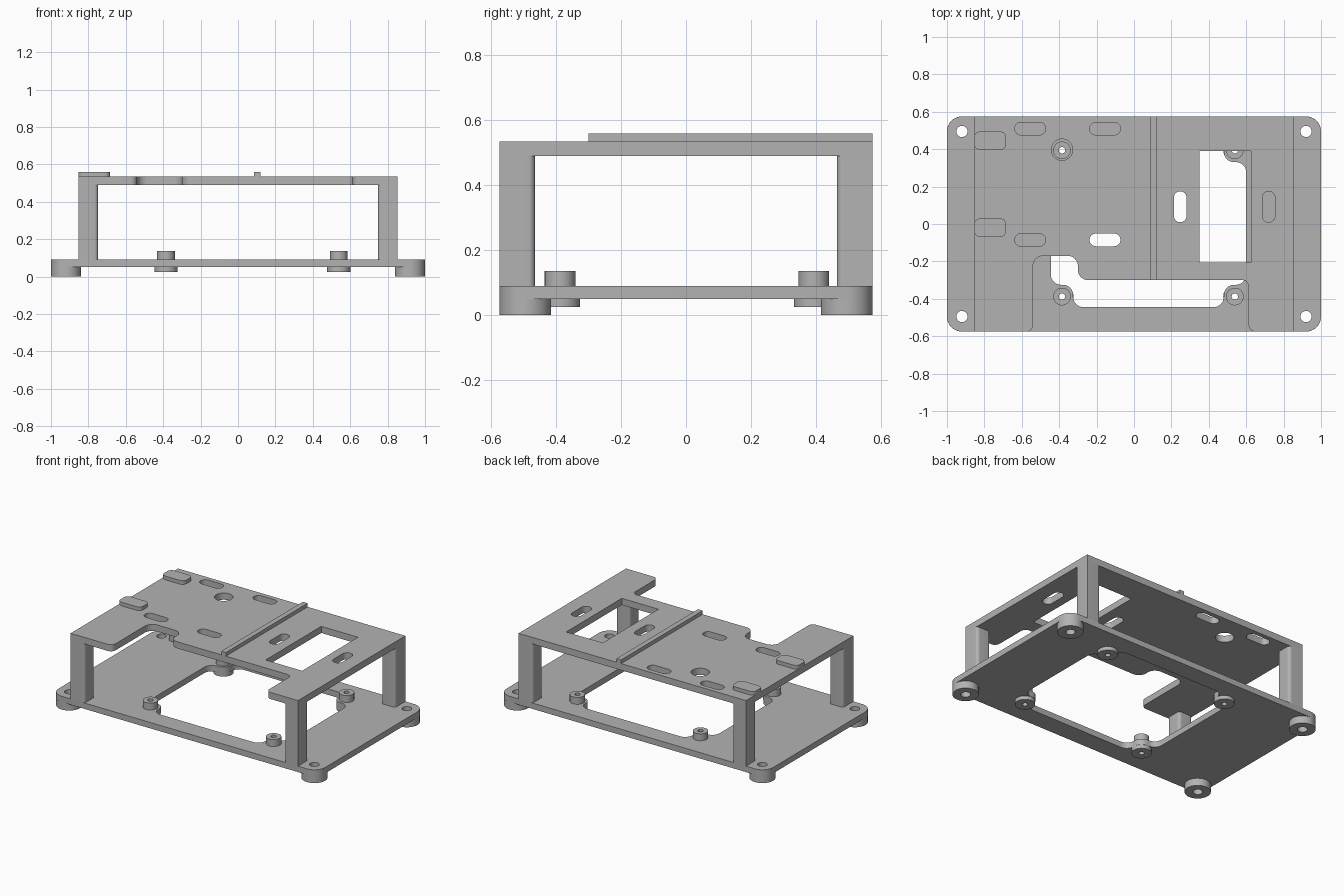
import bpy
import bmesh
import math
from mathutils import Vector

cube = bpy.data.objects.get("Cube")
if cube:
    bpy.data.objects.remove(cube, do_unlink=True)

GREY = (0.45, 0.45, 0.45, 1)
grey = bpy.data.materials.new("matte grey")
grey.use_nodes = True
grey.diffuse_color = GREY
grey.node_tree.nodes["Principled BSDF"].inputs["Base Color"].default_value = GREY


def fillet(corners, steps=8):
    """Round each (x, y, radius) corner of a closed outline."""
    out = []
    for i, (x, y, r) in enumerate(corners):
        p = Vector((x, y))
        if r == 0:
            out.append(p)
            continue
        a = (Vector(corners[i - 1][:2]) - p).normalized()
        b = (Vector(corners[(i + 1) % len(corners)][:2]) - p).normalized()
        # All outlines here are right angled
        centre = p + (a + b) * r
        for k in range(steps + 1):
            t = math.pi / 2 * k / steps
            out.append(centre - b * r * math.cos(t) - a * r * math.sin(t))
    return out


def circle(x, y, r, n=40):
    return [Vector((x + r * math.cos(2 * math.pi * k / n),
                    y + r * math.sin(2 * math.pi * k / n))) for k in range(n)]


def rect(x, y, w, h, r=0):
    w, h = w / 2, h / 2
    return fillet([(x - w, y - h, r), (x + w, y - h, r),
                   (x + w, y + h, r), (x - w, y + h, r)])


def slab(name, outlines, z0, z1):
    """Extrude an outline, with any further outlines as holes."""
    curve = bpy.data.curves.new(name, "CURVE")
    curve.dimensions = "2D"
    curve.fill_mode = "BOTH"
    curve.extrude = (z1 - z0) / 2
    for pts in outlines:
        s = curve.splines.new("POLY")
        s.points.add(len(pts) - 1)
        for sp, p in zip(s.points, pts):
            sp.co = (p.x, p.y, 0, 1)
        s.use_cyclic_u = True
    ob = bpy.data.objects.new(name, curve)
    bpy.context.collection.objects.link(ob)
    bpy.ops.object.select_all(action="DESELECT")
    ob.select_set(True)
    bpy.context.view_layer.objects.active = ob
    bpy.ops.object.convert(target="MESH")
    ob = bpy.context.object
    bm = bmesh.new()
    bm.from_mesh(ob.data)
    bmesh.ops.remove_doubles(bm, verts=bm.verts, dist=0.0005)
    bmesh.ops.translate(bm, verts=bm.verts, vec=(0, 0, (z0 + z1) / 2))
    bmesh.ops.recalc_face_normals(bm, faces=bm.faces)
    bm.to_mesh(ob.data)
    bm.free()
    ob.data.materials.clear()
    ob.data.materials.append(grey)
    bpy.ops.object.shade_smooth_by_angle(angle=math.radians(30))
    return ob


W, D = 1.0, 0.575
BASE_LOW, BASE_TOP = 0.05, 0.09
DECK_LOW, DECK_TOP = 0.49, 0.535
SIDES = [(sx, sy) for sx in (-1, 1) for sy in (-1, 1)]
feet = [(sx * 0.92, sy * 0.495) for sx, sy in SIDES]
bosses = [(0.077 + sx * 0.462, 0.003 + sy * 0.391) for sx, sy in SIDES]

# Base plate: opening with a rounded pad left at each corner for the bosses
x0, x1, y0, y1 = -0.445, 0.6, -0.445, 0.451
pad, r = 0.12, 0.055
opening = []
for x, y, dx, dy in ((x0, y0, 1, 1), (x1, y0, -1, 1), (x1, y1, -1, -1), (x0, y1, 1, -1)):
    step = [(x, y + dy * pad, r), (x + dx * pad, y + dy * pad, r), (x + dx * pad, y, r)]
    opening += step if dx == dy else step[::-1]
base_holes = [circle(x, y, 0.03) for x, y in feet] + [circle(x, y, 0.017) for x, y in bosses]
slab("base_plate", [rect(0, 0, 2 * W, 2 * D, 0.08), fillet(opening)] + base_holes,
     BASE_LOW, BASE_TOP)

# Feet and mounting bosses
for x, y in feet:
    slab("foot", [circle(x, y, 0.08), circle(x, y, 0.03)], 0, BASE_LOW)
for x, y in bosses:
    bore = circle(x, y, 0.017)
    slab("boss_upper", [circle(x, y, 0.047), bore], BASE_TOP, 0.137)
    slab("boss_lower", [circle(x, y, 0.062), bore], 0.025, BASE_LOW)

# Corner posts, sharp only at the outer corner
for sx, sy in SIDES:
    xo, xi, yo, yi = sx * 0.853, sx * 0.748, sy * D, sy * 0.465
    slab("post", [fillet([(xo, yo, 0), (xi, yo, 0.02), (xi, yi, 0.02), (xo, yi, 0.02)])],
         BASE_TOP, DECK_LOW)

# Upper deck with stepped front notch
deck = fillet([(-0.853, -D, 0), (-0.54, -D, 0.035), (-0.54, -0.17, 0.055),
               (-0.3, -0.17, 0.055), (-0.3, -0.3, 0.055), (0.613, -0.3, 0.035),
               (0.613, -D, 0.035), (0.853, -D, 0), (0.853, D, 0), (-0.853, D, 0)])
deck_holes = [rect(0.488, 0.093, 0.275, 0.597), circle(-0.385, 0.397, 0.057)]
deck_holes += [rect(x, y, 0.165, 0.068, 0.0335) for x in (-0.555, -0.155) for y in (-0.085, 0.51)]
deck_holes += [rect(x, 0.092, 0.068, 0.165, 0.0335) for x in (0.247, 0.72)]
slab("upper_deck", [deck] + deck_holes, DECK_LOW, DECK_TOP)

# Raised details on the deck
for y in (-0.02, 0.445):
    slab("raised_pad", [rect(-0.769, y, 0.17, 0.098, 0.03)], DECK_TOP, 0.56)
slab("ridge", [rect(0.102, 0.1375, 0.035, 0.875)], DECK_TOP, 0.56)
